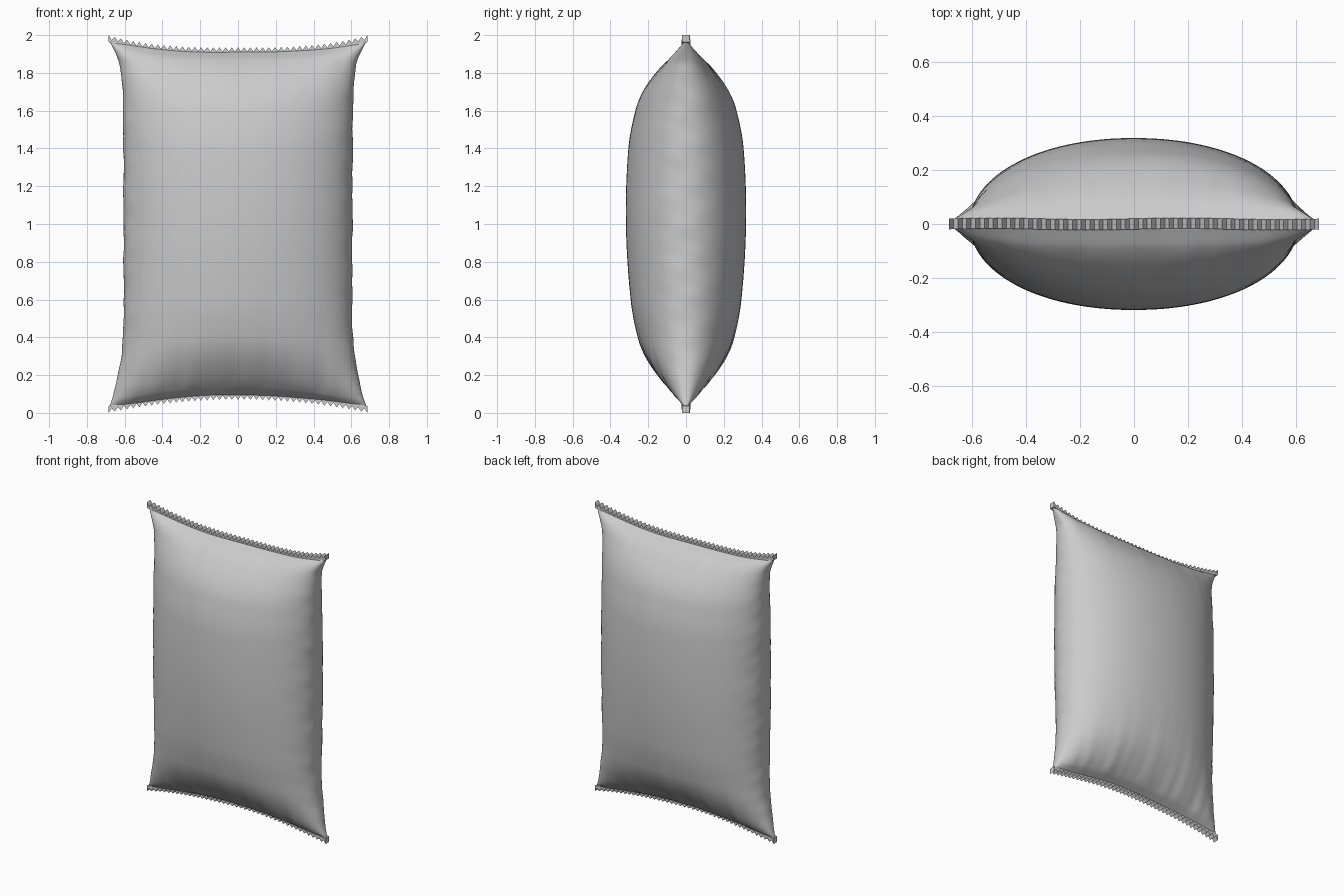
import bpy, bmesh
from math import sin, cos, pi, copysign, exp

if "Cube" in bpy.data.objects:
    bpy.data.objects.remove(bpy.data.objects["Cube"])

HALF_W = 0.685

# Profiles along the bag: (z, half depth) and (z, half width)
DEPTH = [(0.095, .02), (0.13, .078), (0.2, .147), (0.3, .215), (0.4, .255), (0.6, .293),
         (1.0, .318), (1.4, .305), (1.6, .268), (1.7, .229), (1.8, .16), (1.87, .09), (1.91, .02)]
WIDTH = [(0.095, .683), (0.15, .662), (0.25, .637), (0.4, .611), (0.6, .605), (1.0, .606),
         (1.4, .607), (1.7, .613), (1.8, .626), (1.85, .647), (1.91, .683)]


def curve(pts, t):
    """Smooth interpolation through the profile points."""
    n = len(pts)
    t = min(max(t, pts[0][0]), pts[-1][0])
    i = next(k for k in range(n - 1) if t <= pts[k + 1][0])

    def slope(k):
        a, b = pts[max(k - 1, 0)], pts[min(k + 1, n - 1)]
        return (b[1] - a[1]) / (b[0] - a[0])
    (x0, y0), (x1, y1) = pts[i], pts[i + 1]
    h = x1 - x0
    u = (t - x0) / h
    return ((2*u**3 - 3*u**2 + 1)*y0 + (u**3 - 2*u**2 + u)*h*slope(i)
            + (3*u**2 - 2*u**3)*y1 + (u**3 - u**2)*h*slope(i + 1))


def top_edge(x):
    return 1.91 + 0.065 * min(abs(x) / HALF_W, 1) ** 3


def bottom_edge(x):
    return 0.095 - 0.07 * min(abs(x) / HALF_W, 1) ** 2


def finish(name, bm, angle):
    bmesh.ops.recalc_face_normals(bm, faces=bm.faces)
    me = bpy.data.meshes.new(name)
    bm.to_mesh(me)
    bm.free()
    ob = bpy.data.objects.new(name, me)
    bpy.context.collection.objects.link(ob)
    bpy.ops.object.select_all(action='DESELECT')
    ob.select_set(True)
    bpy.context.view_layer.objects.active = ob
    bpy.ops.object.shade_smooth_by_angle(angle=angle)
    return ob


# Inflated body with soft creases fanning out of both seams
def make_body(rows=130, cols=192):
    bm = bmesh.new()
    rings = []
    for i in range(rows + 1):
        s = 0.5 - 0.5 * cos(pi * i / rows)
        t = 0.095 + s * (1.91 - 0.095)
        depth, width = curve(DEPTH, t), curve(WIDTH, t)
        d_bot, d_top = t - 0.095, 1.91 - t
        near = exp(-min(d_bot, d_top) / 0.1)
        power = 2 / (2.08 + 0.9 * near)
        # creases start and end at zero on the seam itself
        fade = (min(1, d_bot / .06) * exp(-d_bot / .17)
                + 0.5 * min(1, d_top / .06) * exp(-d_top / .12))
        ring = []
        for j in range(cols):
            a = 2 * pi * j / cols
            c, q = cos(a), sin(a)
            x = width * copysign(abs(c) ** power, c)
            y = depth * copysign(abs(q) ** power, q)
            f = 1.3 if q > 0 else 0.0
            fold = (sin(23*x + 2*t + f) + .7*sin(41*x - 3*t + 2*f) + .5*sin(67*x + f)) * .005
            y += copysign(1, q) * fold * fade * abs(q)
            # crumpled narrow sides
            side = abs(c) ** 6 * (1 - near)
            x += copysign(1, c) * side * .0014 * (
                sin(19*t + 11*y + c) + .8*sin(33*t - 17*y) + .6*sin(57*t + 23*y + 2*c))
            z = bottom_edge(x) + s * (top_edge(x) - bottom_edge(x))
            ring.append(bm.verts.new((x, y, z)))
        rings.append(ring)
    for lo, hi in zip(rings, rings[1:]):
        for j in range(cols):
            k = (j + 1) % cols
            bm.faces.new((lo[j], lo[k], hi[k], hi[j]))
    # close the ends with strips running from front to back
    for ring in (rings[0], rings[-1]):
        for j in range(cols // 2):
            quad = [ring[j], ring[j + 1], ring[-j - 1], ring[-j % cols]]
            bm.faces.new(list(dict.fromkeys(quad)))
    return finish("bag_body", bm, pi / 3)


# Flat welded seam with a pinked, saw-tooth outer edge
def make_seam(name, edge, out, teeth=42, thick=0.02):
    bm = bmesh.new()
    cols = []
    for i in range(2 * teeth + 1):
        x = -HALF_W + 2 * HALF_W * i / (2 * teeth)
        z = edge(x)
        tip = 0.025 if i % 2 == 0 else 0.003
        y0 = 0.003 * sin(9 * x)
        cols.append([bm.verts.new((x, y0 + y, z + out * h)) for y, h in
                     ((-thick, -.012), (-thick, tip), (thick, tip), (thick, -.012))])
    for a, b in zip(cols, cols[1:]):
        for j in range(4):
            k = (j + 1) % 4
            bm.faces.new((a[j], a[k], b[k], b[j]))
    bm.faces.new(cols[0])
    bm.faces.new(cols[-1])
    return finish(name, bm, pi / 6)


make_body()
make_seam("top_seam", top_edge, 1)
make_seam("bottom_seam", bottom_edge, -1)
